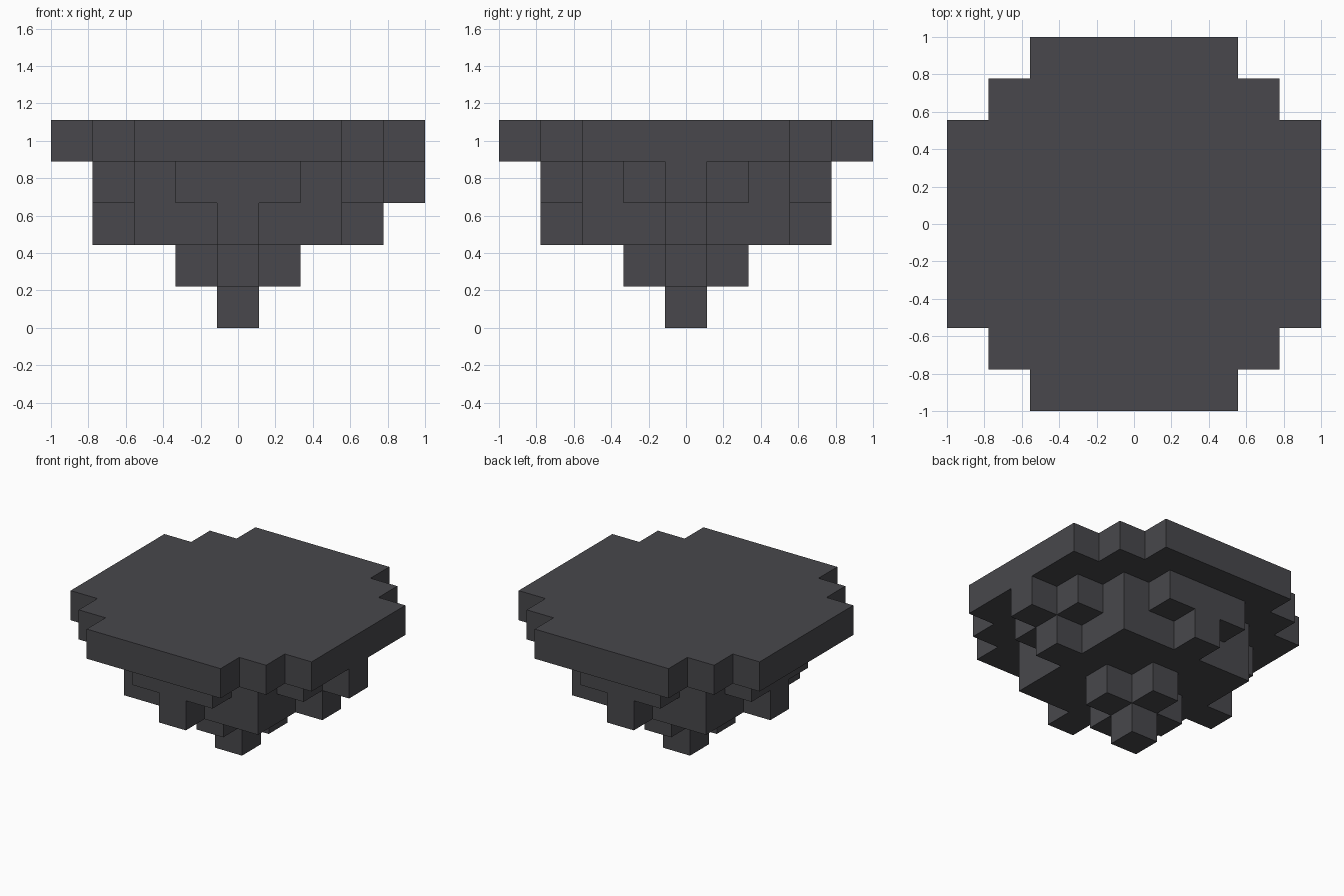
import bpy
import bmesh

cube = bpy.data.objects.get("Cube")
if cube:
    bpy.data.objects.remove(cube, do_unlink=True)

UNIT = 2 / 9  # edge of one block

stone = bpy.data.materials.new("dark_grey_stone")
stone.use_nodes = True
colour = (0.065, 0.064, 0.072, 1)
stone.diffuse_color = colour
stone.node_tree.nodes["Principled BSDF"].inputs["Base Color"].default_value = colour


def symmetric_cells(reach):
    """Cells of a tier; reach[i] is the half-width in blocks of rows i and -i."""
    return [(x, y)
            for y in range(1 - len(reach), len(reach))
            for x in range(-reach[abs(y)], reach[abs(y)] + 1)]


def tier(name, level, cells):
    """Merge the cells into one stepped outline and extrude it one block high."""
    bm = bmesh.new()
    for x, y in cells:
        corners = [(x - .5, y - .5), (x - .5, y + .5), (x + .5, y + .5), (x + .5, y - .5)]
        bm.faces.new([bm.verts.new((a * UNIT, b * UNIT, level * UNIT)) for a, b in corners])
    bmesh.ops.remove_doubles(bm, verts=bm.verts[:], dist=UNIT / 100)
    if len(cells) > 1:
        bmesh.ops.dissolve_limit(bm, angle_limit=0.01, verts=bm.verts[:], edges=bm.edges[:])
    grown = bmesh.ops.extrude_face_region(bm, geom=bm.faces[:], use_keep_orig=True)
    top = [v for v in grown["geom"] if isinstance(v, bmesh.types.BMVert)]
    bmesh.ops.translate(bm, verts=top, vec=(0, 0, UNIT))
    bmesh.ops.recalc_face_normals(bm, faces=bm.faces[:])
    mesh = bpy.data.meshes.new(name)
    bm.to_mesh(mesh)
    bm.free()
    mesh.materials.append(stone)
    obj = bpy.data.objects.new(name, mesh)
    bpy.context.collection.objects.link(obj)
    return obj


# Stepped tiers from the bottom tip to the flat top
tier("bottom_tip", 0, symmetric_cells([0]))
tier("lower_cross", 1, symmetric_cells([1, 0]))
tier("middle_tier", 2, symmetric_cells([3, 2, 2, 0]))
# This tier has one extra block on its left side
tier("upper_tier", 3, symmetric_cells([3, 3, 2, 1]) + [(4, 0)])
tier("top_slab", 4, symmetric_cells([4, 4, 4, 3, 2]))
